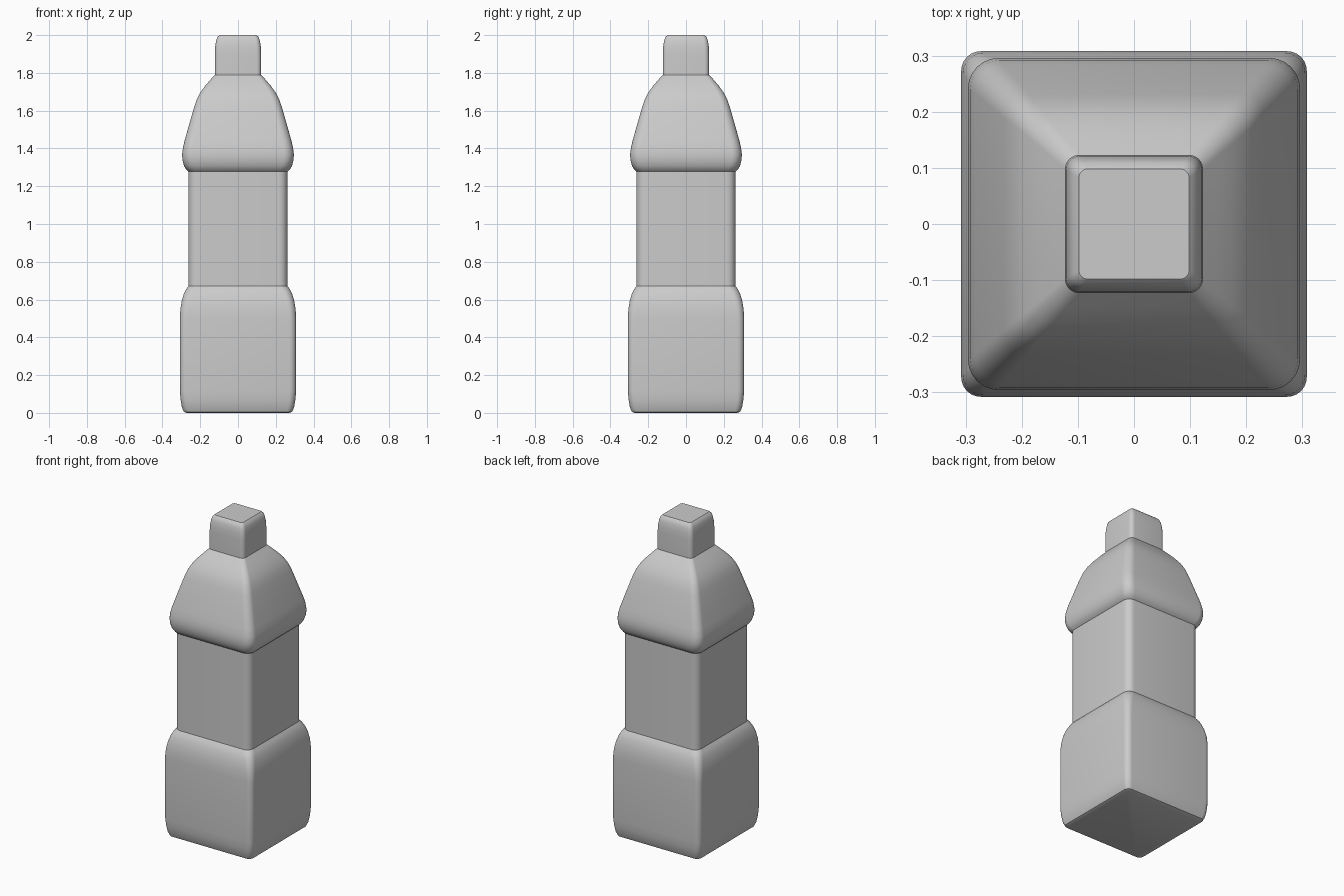
import bpy, bmesh, math

if "Cube" in bpy.data.objects:
    bpy.data.objects.remove(bpy.data.objects["Cube"])


def ring(bm, half, z, radius, seg=6):
    """One rounded-square loop of vertices."""
    verts = []
    c = half - radius
    for q, (sx, sy) in enumerate([(1, 1), (-1, 1), (-1, -1), (1, -1)]):
        for i in range(seg + 1):
            a = math.pi / 2 * (q + i / seg)
            verts.append(bm.verts.new((sx * c + radius * math.cos(a),
                                       sy * c + radius * math.sin(a), z)))
    return verts


def loft(name, profile, cap_bottom=False, cap_top=False):
    """Skin rounded squares given as (half width, z, corner radius)."""
    bm = bmesh.new()
    rings = [ring(bm, *p) for p in profile]
    n = len(rings[0])
    for lo, hi in zip(rings, rings[1:]):
        for i in range(n):
            j = (i + 1) % n
            bm.faces.new((lo[i], lo[j], hi[j], hi[i]))
    if cap_bottom:
        bm.faces.new(rings[0][::-1])
    if cap_top:
        bm.faces.new(rings[-1])
    mesh = bpy.data.meshes.new(name)
    bm.to_mesh(mesh)
    bm.free()
    obj = bpy.data.objects.new(name, mesh)
    bpy.context.collection.objects.link(obj)
    bpy.ops.object.select_all(action='DESELECT')
    bpy.context.view_layer.objects.active = obj
    obj.select_set(True)
    bpy.ops.object.shade_smooth_by_angle(angle=math.radians(35))
    return obj


# Lower body with a rounded upper rim
loft("bottle_base", [
    (.272, 0, .025), (.287, .006, .03), (.297, .03, .033), (.304, .07, .035),
    (.308, .12, .035), (.308, .50, .035), (.305, .55, .037), (.298, .592, .04),
    (.287, .63, .042), (.275, .655, .044), (.262, .672, .045)],
    cap_bottom=True)

# Straight label section
loft("label_band", [(.262, .672, .045), (.262, 1.278, .045)])

# Bulging shoulder tapering to the neck
loft("shoulder", [
    (.262, 1.278, .045), (.274, 1.288, .05), (.286, 1.308, .055),
    (.293, 1.335, .055), (.296, 1.365, .055), (.292, 1.40, .053),
    (.283, 1.44, .05), (.255, 1.54, .047), (.232, 1.62, .043),
    (.218, 1.66, .04), (.20, 1.695, .036), (.175, 1.73, .032),
    (.148, 1.762, .028), (.123, 1.79, .025)])

# Square cap with softened top edge
loft("bottle_cap", [
    (.123, 1.79, .025), (.123, 1.90, .025), (.121, 1.94, .025),
    (.116, 1.97, .023), (.109, 1.99, .02), (.098, 2.0, .015)],
    cap_top=True)
